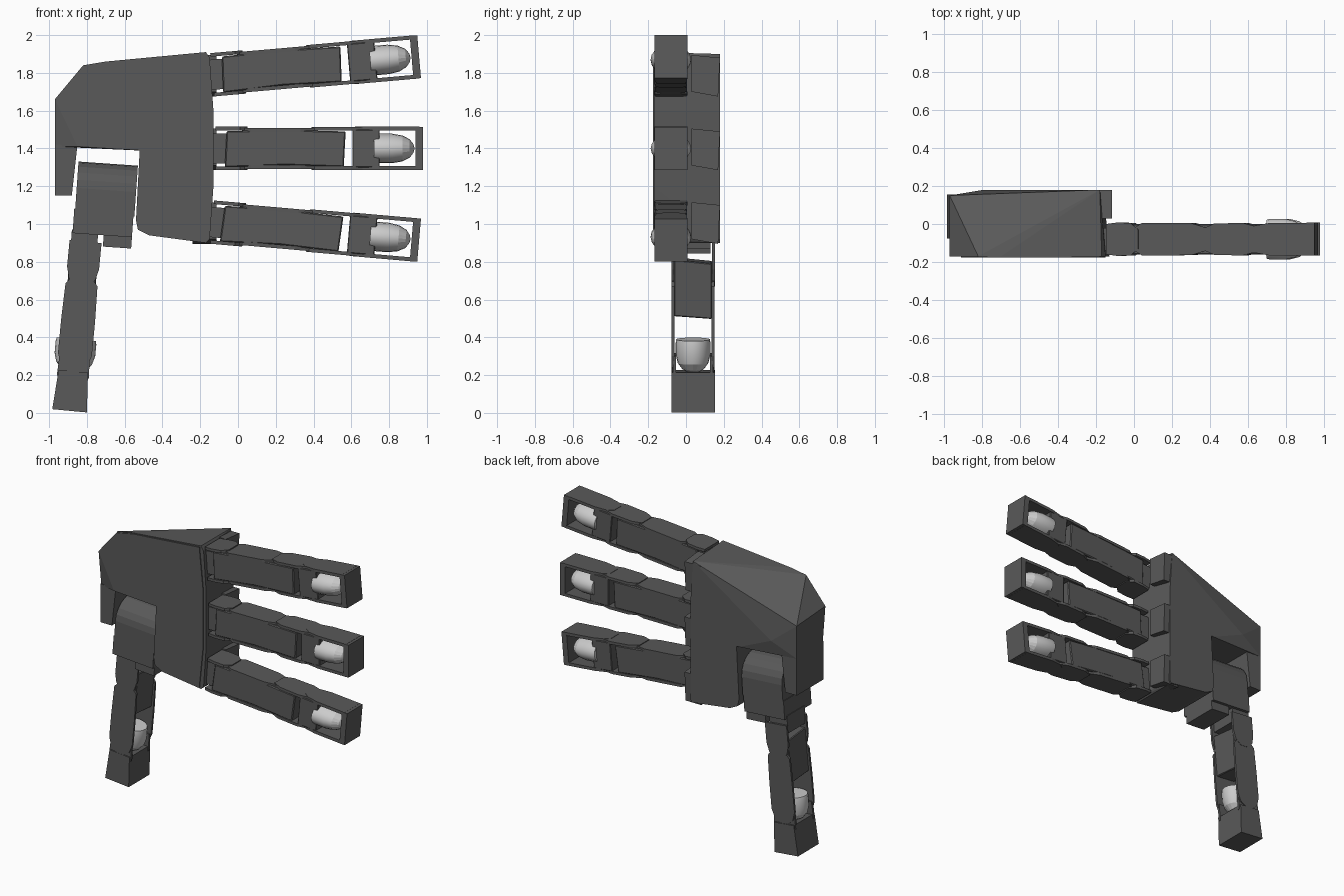
import bpy, bmesh, math
from mathutils import Matrix, Vector

if "Cube" in bpy.data.objects:
    bpy.data.objects.remove(bpy.data.objects["Cube"])


def material(name, v):
    m = bpy.data.materials.new(name)
    m.diffuse_color = (v, v, v, 1)
    m.use_nodes = True
    m.node_tree.nodes["Principled BSDF"].inputs["Base Color"].default_value = m.diffuse_color
    return m


DARK, LIGHT = material("dark_grey", 0.1), material("light_grey", 0.6)
I = Matrix.Identity(4)


def finish(name, bm, M=I, mat=DARK, bevel=0.0):
    bmesh.ops.recalc_face_normals(bm, faces=bm.faces)
    me = bpy.data.meshes.new(name)
    bm.to_mesh(me)
    bm.free()
    me.transform(M)
    me.materials.append(mat)
    ob = bpy.data.objects.new(name, me)
    bpy.context.collection.objects.link(ob)
    if bevel:
        b = ob.modifiers.new("bevel", 'BEVEL')
        b.width, b.segments = bevel, 1
    return ob


def prism(name, pts, lo, hi, axis, M=I, bevel=0.0):
    """Extrude a 2D profile along axis (x: pts are yz, y: pts are xz, z: pts are xy)."""
    i = "xyz".index(axis)
    bm = bmesh.new()

    def ring(c):
        out = []
        for p in pts:
            p = list(p)
            p.insert(i, c)
            out.append(bm.verts.new(p))
        return out
    a, b = ring(lo), ring(hi)
    bm.faces.new(a)
    bm.faces.new(b)
    for k in range(len(a)):
        n = (k + 1) % len(a)
        bm.faces.new((a[k], a[n], b[n], b[k]))
    return finish(name, bm, M, bevel=bevel)


def box(name, x, y, z, M=I, bevel=0.0):
    return prism(name, [(x[0], y[0]), (x[1], y[0]), (x[1], y[1]), (x[0], y[1])], *z, 'z', M, bevel)


def hull(name, pts, bevel=0.0):
    bm = bmesh.new()
    for p in pts:
        bm.verts.new(p)
    r = bmesh.ops.convex_hull(bm, input=bm.verts)
    bmesh.ops.delete(bm, geom=[v for v in bm.verts if not v.link_faces], context='VERTS')
    bmesh.ops.dissolve_limit(bm, angle_limit=0.02, verts=bm.verts, edges=bm.edges)
    return finish(name, bm, bevel=bevel)


def pad(name, x0, x1, ry, rz, M):
    """Bullet shaped soft fingertip."""
    prof = [(0, 0), (0, .97), (.1, 1), (.45, 1), (.7, .88), (.88, .62), (.97, .3), (1, 0)]
    bm = bmesh.new()
    vs = [bm.verts.new((x0 + t * (x1 - x0), r, 0)) for t, r in prof]
    es = [bm.edges.new(e) for e in zip(vs, vs[1:])]
    bmesh.ops.spin(bm, geom=vs + es, cent=(0, 0, 0), axis=(1, 0, 0), angle=2 * math.pi, steps=20)
    bmesh.ops.remove_doubles(bm, verts=bm.verts, dist=1e-4)
    for v in bm.verts:
        v.co.y *= ry
        v.co.z *= rz
    for f in bm.faces:
        f.smooth = abs(f.normal.x) < 0.95
    finish(name, bm, M, LIGHT)


def plates(name, pts, inner, outer, M):
    for s, side in ((1, "a"), (-1, "b")):
        prism(f"{name}_{side}", pts, s * inner, s * outer, 'z', M)


def mirrored(top):
    return top + [(x, -y) for x, y in reversed(top)]


def finger(name, M):
    # side plates of the four links
    plates(name + "_base_plate", mirrored([(0, .08), (.06, .088), (.13, .085), (.17, .05)]), .096, .115, M)
    plates(name + "_link_plate", mirrored([(.14, .055), (.19, .086), (.45, .084), (.53, .06)]), .088, .108, M)
    plates(name + "_distal_plate", mirrored([(.51, .055), (.57, .082), (.72, .086), (.78, .07)]), .094, .113, M)
    plates(name + "_tip_plate", mirrored([(.74, .04), (.78, .07), (.86, .085), (1.08, .086)]), .094, .115, M)
    # motor cores and end cap
    prism(name + "_core", [(.05, -.1), (.37, -.088), (.68, -.098), (.69, .09), (.37, .098), (.06, .092)],
          -.08, .08, 'y', M, .006)
    box(name + "_distal_core", (.725, .87), (-.08, .08), (-.1, .1), M, .004)
    box(name + "_end_cap", (1.06, 1.1), (-.087, .087), (-.114, .114), M)
    box(name + "_root", (-.06, .06), (-.06, .06), (-.08, .08), M)
    pad(name + "_pad", .84, 1.055, .107, .078, M)


# three fingers, fanned by five degrees
for name, x, z, deg in (("upper_finger", -.137, 1.79, -5), ("middle_finger", -.12, 1.4, 0),
                        ("lower_finger", -.137, 1.01, 5)):
    R = Matrix.Rotation(math.radians(deg), 4, 'Y')
    finger(name, Matrix.Translation((x, -.08, z)) @ R)
    # knuckle block behind each finger root
    prism(name + "_knuckle", [(.03, z - .09), (.17, z - .115), (.18, z + .09), (.03, z + .105)], -.24, -.115, 'x')

# palm housing: upper body, lower body and left arm
F, B = -.17, .18
hull("palm_upper", [(-.97, F, 1.66), (-.82, F, 1.84), (-.7, F, 1.86), (-.17, F, 1.91), (-.15, F, 1.88),
                    (-.13, F, 1.6), (-.13, F, 1.39), (-.52, F, 1.39), (-.85, F, 1.41), (-.97, F + .03, 1.41),
                    (-.18, B, 1.9), (-.16, B, 1.6), (-.16, B, 1.39), (-.79, B, 1.5), (-.54, B, 1.39),
                    (-.97, .15, 1.64), (-.97, .15, 1.41), (-.85, .16, 1.41)])
low = [(-.13, 1.4), (-.13, 1.2), (-.15, .92), (-.17, .9), (-.47, .94), (-.53, .97), (-.54, 1.02), (-.52, 1.4)]
hull("palm_lower", [(x, F, z) for x, z in low] + [(min(x, -.16), B, z) for x, z in low])
hull("palm_arm", [(x, y, z) for x, z in ((-.97, 1.15), (-.88, 1.15), (-.85, 1.42), (-.97, 1.42))
                  for y in (F + .02, .15)])
# raised front cover
prism("palm_cover", [(-.7, 1.855), (-.18, 1.9), (-.15, 1.6), (-.15, 1.2), (-.18, .91), (-.46, .95), (-.52, 1.02),
                     (-.5, 1.41), (-.77, 1.44), (-.91, 1.64), (-.82, 1.83)], F - .006, F + .02, 'y')

# thumb base: rounded motor drum with a lower bracket
T = Matrix.Translation((-.7, 0, 1.1)) @ Matrix.Rotation(math.radians(4), 4, 'Y')
arc = [(.15 * math.cos(a), .08 + .14 * math.sin(a)) for a in [math.pi * k / 10 for k in range(11)]]
prism("thumb_drum", [(.15, -.05)] + arc + [(-.15, -.05)], -.16, .155, 'x', T)
box("thumb_bracket", (-.165, .15), (-.15, .15), (-.16, -.03), T)
box("thumb_bracket_foot", (0, .15), (-.13, .13), (-.22, -.14), T)
box("thumb_neck", (-.17, -.03), (-.07, .13), (-.26, -.14), T)

# thumb: hangs down, side plates facing front and back
d = math.radians(5.4)
X, Z = Vector((-math.sin(d), 0, -math.cos(d))), Vector((0, 1, 0))
M = Matrix((X, Z.cross(X), Z)).transposed().to_4x4()
M.translation = (-.807, .0375, .907)
plates("thumb_upper_plate", mirrored([(0, .085), (.14, .085), (.2, .07), (.235, .03)]), .1, .115, M)
plates("thumb_lower_plate", mirrored([(.2, .06), (.23, .085), (.42, .09), (.6, .09), (.66, .07), (.69, .03)]),
       .098, .113, M)
plates("thumb_tip_plate", mirrored([(.6, .08), (.72, .085)]), .09, .106, M)
prism("thumb_core", [(.09, -.1), (.39, -.1), (.405, .1), (.11, .1)], -.075, .075, 'y', M, .005)
prism("thumb_tip", [(.69, -.078), (.9, -.092), (.9, .092), (.69, .078)], -.115, .117, 'z', M)
pad("thumb_pad", .52, .7, .108, .092, M)
